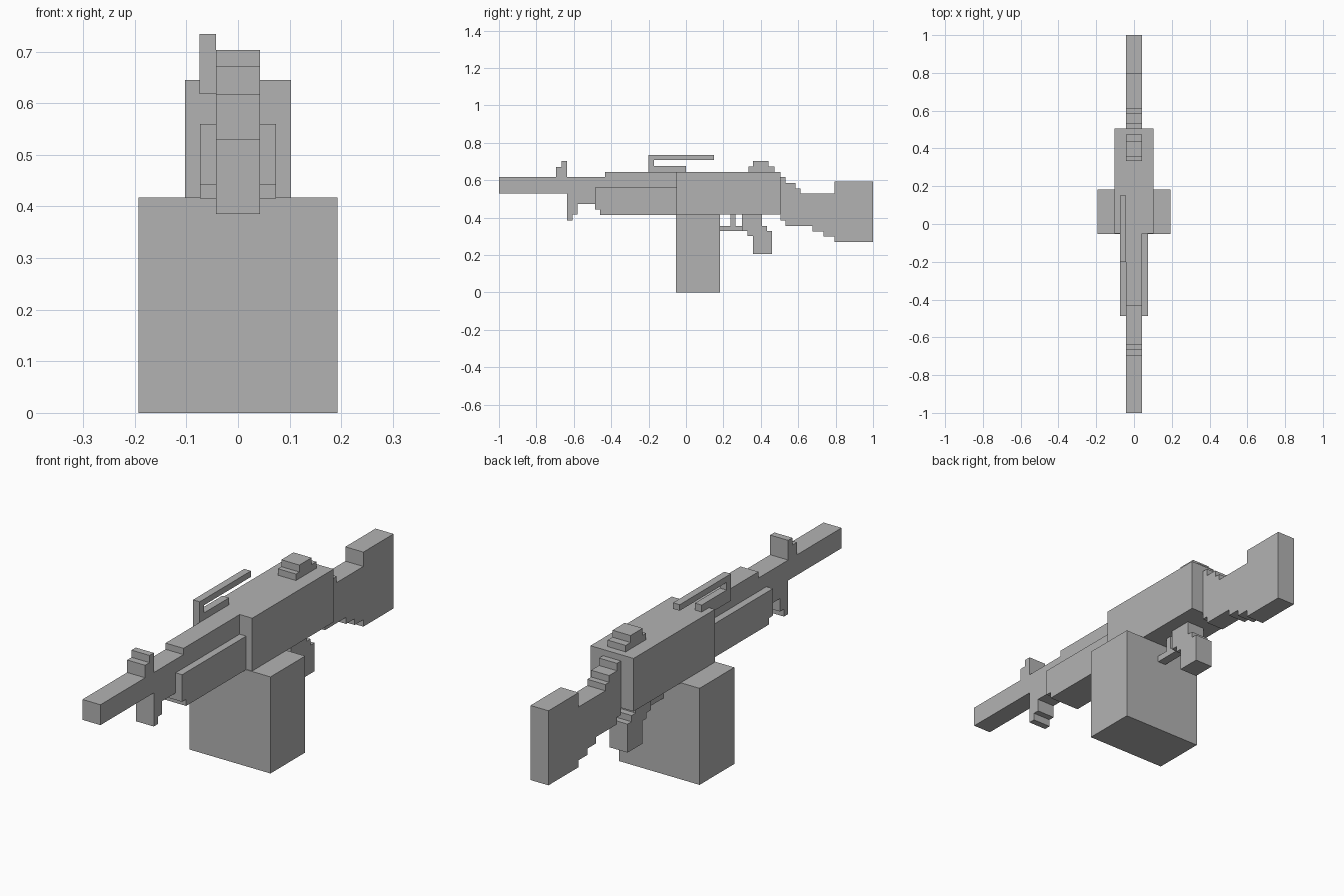
import bpy
import bmesh

cube = bpy.data.objects.get("Cube")
if cube:
    bpy.data.objects.remove(cube, do_unlink=True)

grey = bpy.data.materials.new("plain_grey")
grey.use_nodes = True
grey.diffuse_color = (0.45, 0.45, 0.45, 1)
grey.node_tree.nodes["Principled BSDF"].inputs["Base Color"].default_value = grey.diffuse_color


def slab(name, outline, x0, x1):
    """Extrude a side outline of (y, z) points from x0 to x1."""
    bm = bmesh.new()
    face = bm.faces.new([bm.verts.new((x0, y, z)) for y, z in outline])
    side = bmesh.ops.extrude_face_region(bm, geom=[face])["geom"]
    bmesh.ops.translate(bm, vec=(x1 - x0, 0, 0),
                        verts=[v for v in side if isinstance(v, bmesh.types.BMVert)])
    bmesh.ops.recalc_face_normals(bm, faces=bm.faces)
    mesh = bpy.data.meshes.new(name)
    bm.to_mesh(mesh)
    bm.free()
    mesh.materials.append(grey)
    obj = bpy.data.objects.new(name, mesh)
    bpy.context.collection.objects.link(obj)
    return obj


def box(name, half_width, y0, y1, z0, z1):
    return slab(name, [(y0, z0), (y1, z0), (y1, z1), (y0, z1)], -half_width, half_width)


def steps(start, moves):
    """Blocky outline: each move goes along y, then along z."""
    points = [start]
    for y, z in moves:
        points += [(y, points[-1][1]), (y, z)]
    return points


THIN = 0.043

# Barrel with stepped front sight and lower lug
top = steps((-1, 0.618), [(-0.695, 0.672), (-0.665, 0.703), (-0.636, 0.618), (-0.433, 0.645)])
bottom = steps((-1, 0.53), [(-0.636, 0.385), (-0.607, 0.417), (-0.58, 0.473)])
slab("barrel", top + [(-0.04, 0.645), (-0.04, 0.473)] + bottom[::-1], -THIN, THIN)

# Handguard with a notched lower front corner
slab("handguard", [(-0.487, 0.56), (-0.487, 0.443), (-0.46, 0.443), (-0.46, 0.415),
                   (-0.04, 0.415), (-0.04, 0.56)], -0.074, 0.074)

# Main body and ammunition box
box("receiver", 0.103, -0.05, 0.505, 0.416, 0.645)
box("ammunition_box", 0.193, -0.054, 0.183, 0, 0.417)

# Offset carrying handle
slab("carrying_handle", [(-0.2, 0.618), (0, 0.618), (0, 0.675), (-0.17, 0.675),
                         (-0.17, 0.708), (0.15, 0.708), (0.15, 0.734), (-0.2, 0.734)],
     -0.075, -THIN)

# Rear sight
slab("rear_sight", steps((0.333, 0.64), [(0.334, 0.673), (0.357, 0.703),
                                         (0.44, 0.673), (0.473, 0.64)]), -THIN, THIN)

# Stepped shoulder stock
top = steps((0.49, 0.618), [(0.532, 0.586), (0.586, 0.557), (0.612, 0.53), (0.794, 0.592)])
bottom = steps((0.49, 0.385), [(0.532, 0.355), (0.676, 0.327), (0.735, 0.3), (0.794, 0.27)])
bottom[0:1] = [(0.49, 0.43), (0.505, 0.43), (0.505, 0.385)]
slab("shoulder_stock", top + [(1, 0.592), (1, 0.27)] + bottom[::-1], -THIN, THIN)

# Trigger, guard and grip
box("trigger", 0.02, 0.238, 0.265, 0.34, 0.42)
box("trigger_guard", 0.02, 0.18, 0.32, 0.328, 0.355)
front = steps((0.3, 0.42), [(0.3, 0.328), (0.33, 0.303), (0.357, 0.205)])[2:]
back = steps((0.405, 0.355), [(0.433, 0.328), (0.46, 0.205)])
slab("pistol_grip", [(0.3, 0.42)] + front + back[::-1] + [(0.405, 0.42)], -THIN, THIN)
